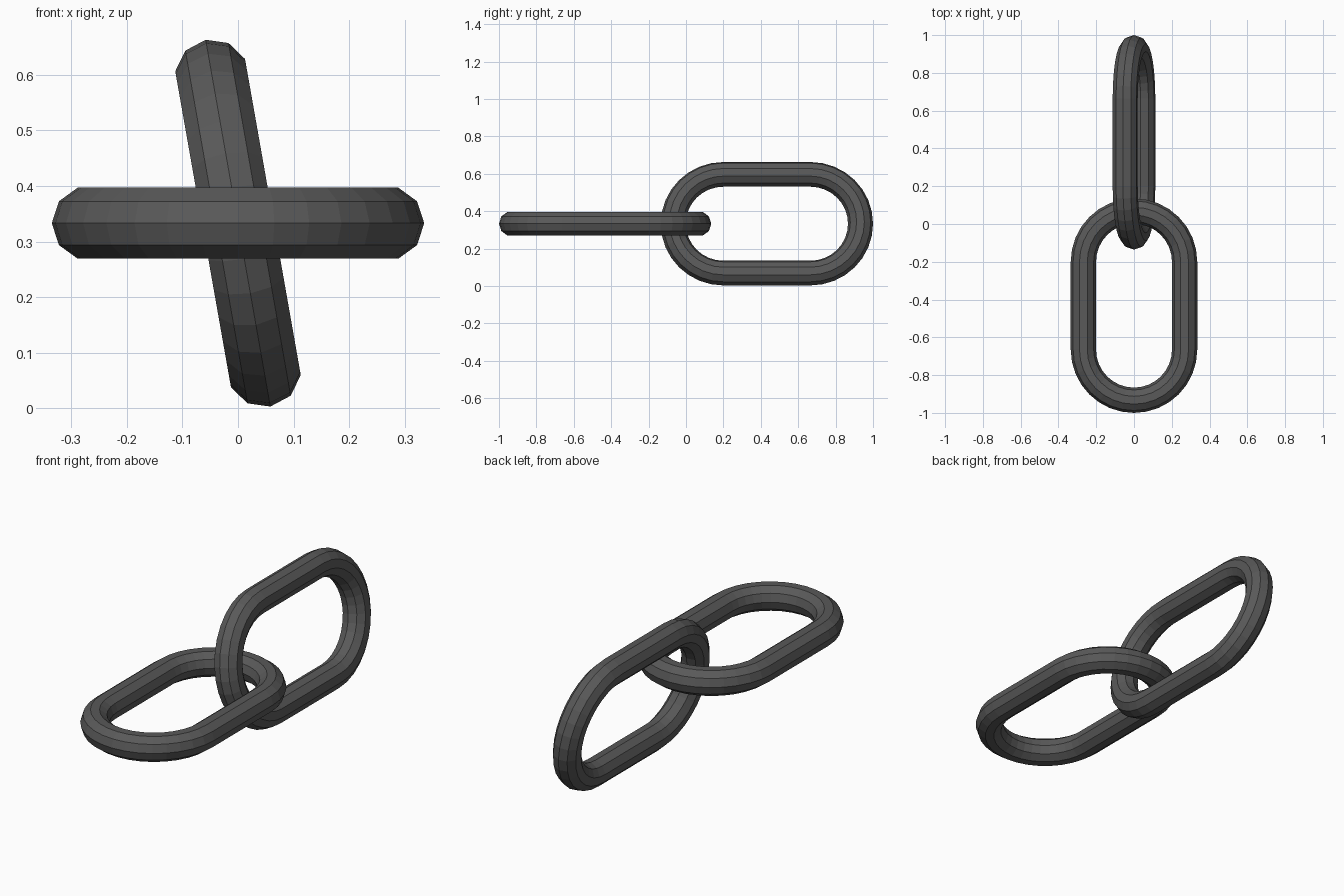
import bpy, bmesh, math
from mathutils import Matrix, Vector

if "Cube" in bpy.data.objects:
    bpy.data.objects.remove(bpy.data.objects["Cube"])

R, r = 0.268, 0.067        # bend radius and bar radius
HALF = 0.2325              # half length of the straight part
SIDES, ARC = 10, 16        # bar sides, segments per half turn
Z = 0.333                  # chain centre height

steel = bpy.data.materials.new("dark_steel")
steel.diffuse_color = (0.1, 0.1, 0.1, 1)
steel.use_nodes = True
steel.node_tree.nodes["Principled BSDF"].inputs["Base Color"].default_value = steel.diffuse_color


def chain_link(name, y, roll):
    """Stadium-shaped ring lying in XY, rolled about the Y axis."""
    bm = bmesh.new()
    rings = []
    for end in (1, -1):
        for i in range(ARC + 1):
            a = math.pi * i / ARC + (0 if end == 1 else math.pi)
            out = Vector((math.cos(a), math.sin(a), 0))
            centre = out * R + Vector((0, end * HALF, 0))
            ring = []
            for k in range(SIDES):
                t = 2 * math.pi * k / SIDES
                ring.append(bm.verts.new(
                    centre + out * r * math.cos(t) + Vector((0, 0, r * math.sin(t)))))
            rings.append(ring)
    # skin consecutive rings into a closed loop
    for i, ring in enumerate(rings):
        nxt = rings[(i + 1) % len(rings)]
        for k in range(SIDES):
            m = (k + 1) % SIDES
            bm.faces.new((ring[k], nxt[k], nxt[m], ring[m]))
    bmesh.ops.recalc_face_normals(bm, faces=bm.faces)
    mesh = bpy.data.meshes.new(name)
    bm.to_mesh(mesh)
    bm.free()
    mesh.materials.append(steel)
    ob = bpy.data.objects.new(name, mesh)
    ob.matrix_world = Matrix.Translation((0, y, Z)) @ Matrix.Rotation(roll, 4, 'Y')
    bpy.context.collection.objects.link(ob)


chain_link("flat_link", -0.4325, 0)
chain_link("upright_link", 0.4325, math.radians(80))
